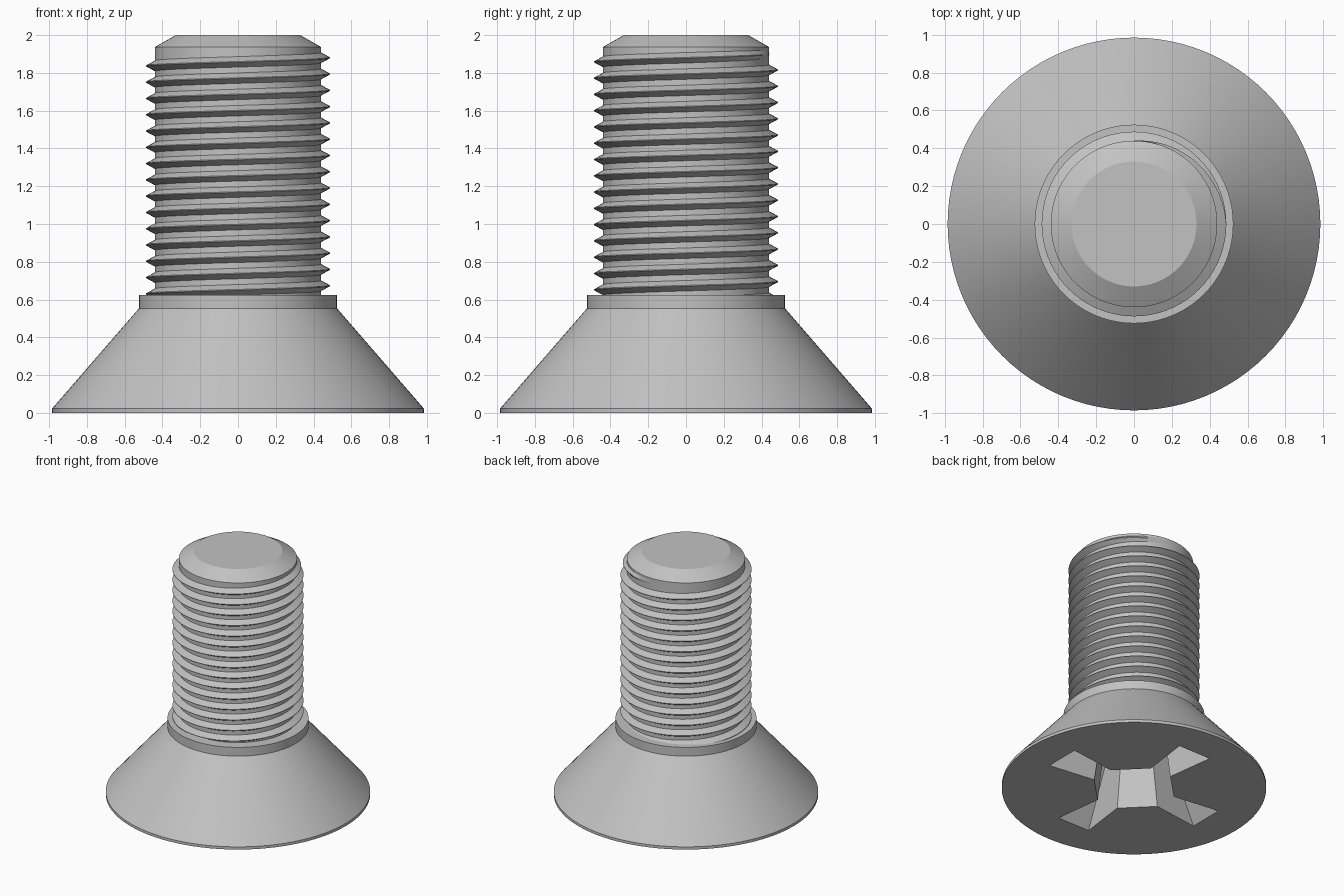
import bpy, bmesh
from math import cos, sin, pi, radians

if "Cube" in bpy.data.objects:
    bpy.data.objects.remove(bpy.data.objects["Cube"])

SEGMENTS = 96
STEEL = (0.54, 0.54, 0.54, 1.0)

steel = bpy.data.materials.new("plain_steel")
steel.use_nodes = True
steel.diffuse_color = STEEL
steel.node_tree.nodes["Principled BSDF"].inputs["Base Color"].default_value = STEEL


def loft(name, rings, angle=25):
    """Skin a list of closed rings and cap both ends."""
    bm = bmesh.new()
    loops = [[bm.verts.new(p) for p in ring] for ring in rings]
    for a, b in zip(loops, loops[1:]):
        n = len(a)
        for i in range(n):
            j = (i + 1) % n
            bm.faces.new((a[i], a[j], b[j], b[i]))
    bm.faces.new(loops[0])
    bm.faces.new(loops[-1])
    bmesh.ops.recalc_face_normals(bm, faces=bm.faces)
    mesh = bpy.data.meshes.new(name)
    bm.to_mesh(mesh)
    bm.free()
    mesh.materials.append(steel)
    obj = bpy.data.objects.new(name, mesh)
    bpy.context.collection.objects.link(obj)
    smooth(obj, angle)
    return obj


def smooth(obj, angle):
    bpy.ops.object.select_all(action="DESELECT")
    obj.select_set(True)
    bpy.context.view_layer.objects.active = obj
    bpy.ops.object.shade_smooth_by_angle(angle=radians(angle))


def lathe(name, profile):
    return loft(name, [[(r * cos(2 * pi * i / SEGMENTS), r * sin(2 * pi * i / SEGMENTS), z)
                        for i in range(SEGMENTS)] for r, z in profile])


def cross_ring(z, tip, tip_half, inner, inner_half):
    """Four-armed outline with blunt notches between the arms."""
    arm = [(inner, -inner_half), (tip, -tip_half), (tip, tip_half), (inner, inner_half)]
    return [(x * cos(k * pi / 2) - y * sin(k * pi / 2),
             x * sin(k * pi / 2) + y * cos(k * pi / 2), z)
            for k in range(4) for x, y in arm]


# Countersunk head with rim and collar
head = lathe("head", [(0.985, 0), (0.985, 0.022), (0.525, 0.553), (0.525, 0.625)])

# Cross drive recess, tapering into the head
DEPTH = 0.5
rim_shape = (0.70, 0.145, 0.307, 0.095)
floor_shape = (0.40, 0.085, 0.235, 0.08)


def recess_ring(z):
    t = z / DEPTH
    return cross_ring(z, *[a + (b - a) * t for a, b in zip(rim_shape, floor_shape)])


cutter = loft("recess_cutter", [recess_ring(-0.05), recess_ring(DEPTH)])
cutter.hide_render = True
cut = head.modifiers.new("drive_recess", "BOOLEAN")
cut.operation = "DIFFERENCE"
cut.solver = "EXACT"
cut.object = cutter
bpy.context.view_layer.objects.active = head
bpy.ops.object.modifier_apply(modifier=cut.name)
bpy.data.objects.remove(cutter)
smooth(head, 25)

# Shank core with chamfered tip
lathe("shank", [(0.44, 0.56), (0.44, 1.937), (0.33, 2.0)])

# Right-handed helical thread that fades out near the tip
PITCH, CORE, CREST = 0.0862, 0.44, 0.488
END = 2.5 * pi
FADE = pi / 2
STEPS_PER_TURN = 72
turns = 15.5
count = int(turns * STEPS_PER_TURN)
rings = []
for s in range(count + 1):
    t = END - 2 * pi * (count - s) / STEPS_PER_TURN
    z = 1.837 + PITCH * (t - pi) / (2 * pi)
    height = (CREST - CORE) * min(1, (END - t) / FADE)
    base = CORE - 0.006
    section = [(base, -0.031), (CORE + height, -0.002), (CORE + height, 0.002), (base, 0.031)]
    rings.append([(r * cos(t), r * sin(t), z + dz) for r, dz in section])
loft("thread", rings)
